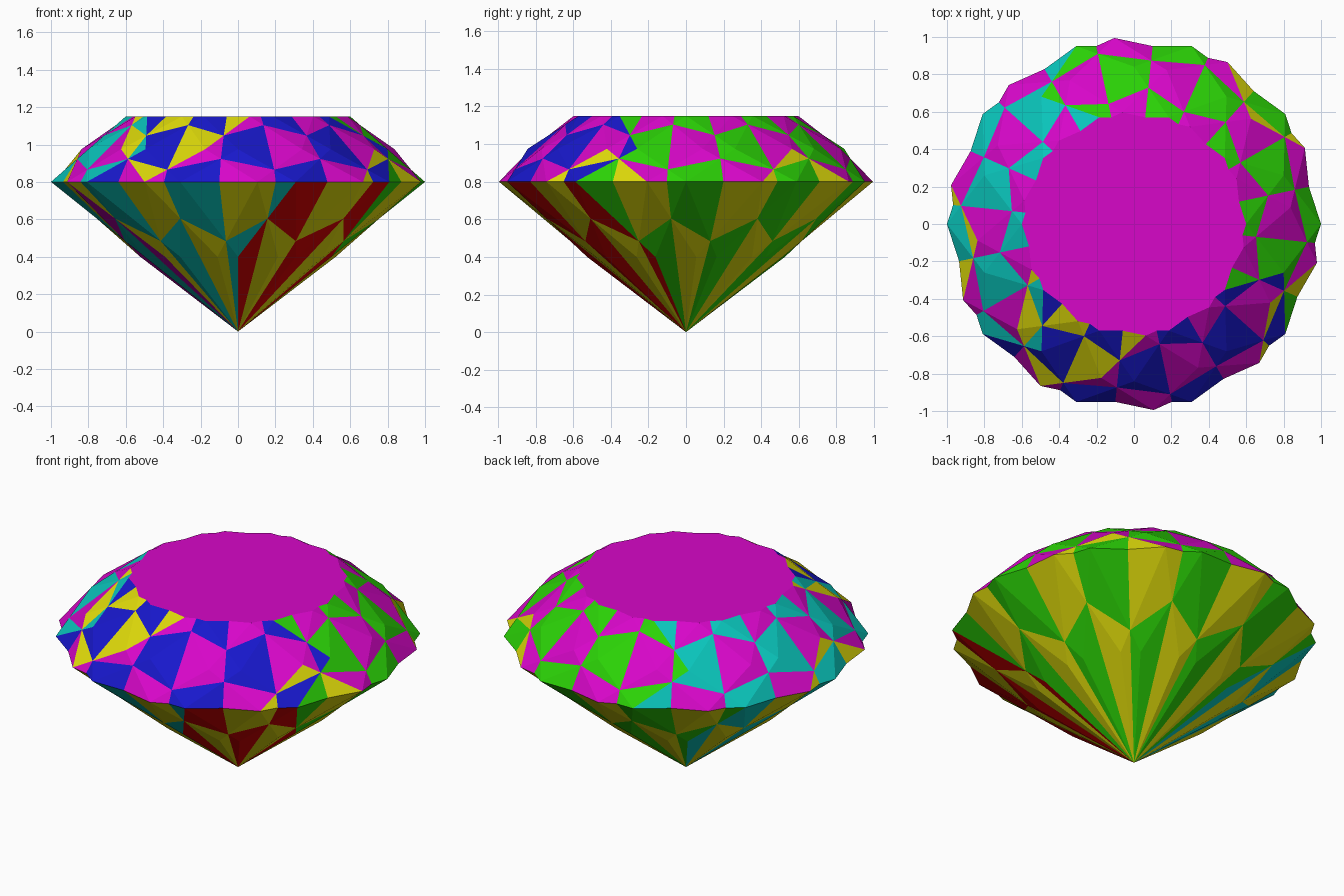
import bpy
from math import sin, cos, pi, radians

if "Cube" in bpy.data.objects:
    bpy.data.objects.remove(bpy.data.objects["Cube"])

SEG = 10
R_GIRDLE, R_TABLE = 1.0, 0.6
H_GIRDLE, H_TABLE = 0.8, 1.15
COLORS = {
    "magenta": (0.68, 0.002, 0.58), "yellow": (0.74, 0.71, 0.003),
    "green": (0.024, 0.64, 0.002), "cyan": (0.003, 0.56, 0.50),
    "blue": (0.009, 0.009, 0.6), "red": (0.68, 0.0, 0.0),
}
NAMES = list(COLORS)
MATS = []
for n, c in COLORS.items():
    m = bpy.data.materials.new(n)
    m.diffuse_color = (*c, 1)
    m.use_nodes = True
    m.node_tree.nodes["Principled BSDF"].inputs["Base Color"].default_value = m.diffuse_color
    MATS.append(m)


def add_gem(name, turn, pick):
    """Brilliant cut: kite and triangle facets; pick(kind, angle) gives the colour."""
    half = pi / SEG
    r_crown = (R_GIRDLE + R_TABLE) / 2 / cos(half)
    r_pav = R_GIRDLE / 2 / cos(half)

    def ring(r, z, off):
        return [(r * cos(radians(turn) + off + 2 * half * i),
                 r * sin(radians(turn) + off + 2 * half * i), z) for i in range(SEG)]

    verts = (ring(R_GIRDLE, H_GIRDLE, 0) + ring(R_TABLE, H_TABLE, 0)
             + ring(r_crown, (H_GIRDLE + H_TABLE) / 2, half)
             + ring(r_pav, H_GIRDLE / 2, half) + [(0, 0, 0)])
    tip = 4 * SEG
    faces, kinds = [list(range(SEG, 2 * SEG))], [("table", 0)]
    for i in range(SEG):
        j, h = (i + 1) % SEG, (i - 1) % SEG
        g, t, c, p = 0, SEG, 2 * SEG, 3 * SEG
        at = round(turn + 360 / SEG * i) % 360
        mid = round(turn + 360 / SEG * (i + 0.5)) % 360
        for kind, ang, f in (
            ("crown_kite", at, [g + i, c + i, t + i, c + h]),
            ("crown_girdle", mid, [g + i, g + j, c + i]),
            ("crown_star", mid, [t + i, c + i, t + j]),
            ("pav_kite", at, [g + i, p + h, tip, p + i]),
            ("pav_girdle", mid, [g + j, g + i, p + i]),
        ):
            faces.append(f)
            kinds.append((kind, ang))
    me = bpy.data.meshes.new(name)
    me.from_pydata(verts, [], faces)
    for m in MATS:
        me.materials.append(m)
    for poly, k in zip(me.polygons, kinds):
        poly.material_index = NAMES.index(pick(*k))
    ob = bpy.data.objects.new(name, me)
    bpy.context.collection.objects.link(ob)
    return ob


# First gem: coloured by sector
def sector_color(kind, a):
    if kind == "table":
        return "magenta"
    if kind.startswith("crown"):
        return "cyan" if 112 < a < 233 else "blue" if 233 <= a < 340 else "green"
    return "cyan" if 130 < a < 280 else "red" if 280 <= a < 335 else "green"


# Second gem: magenta crown and yellow pavilion with a few swapped facets
SWAPPED = {
    "crown_kite": (240,), "crown_girdle": (42, 186, 330),
    "crown_star": (222, 258), "pav_kite": (204,),
}


def two_tone(kind, a):
    pair = ["yellow", "magenta"] if kind.startswith("pav") else ["magenta", "yellow"]
    return pair[a in SWAPPED.get(kind, ()) and kind != "table"]


add_gem("sector_gem", 0, sector_color)
add_gem("two_tone_gem", 24, two_tone)
